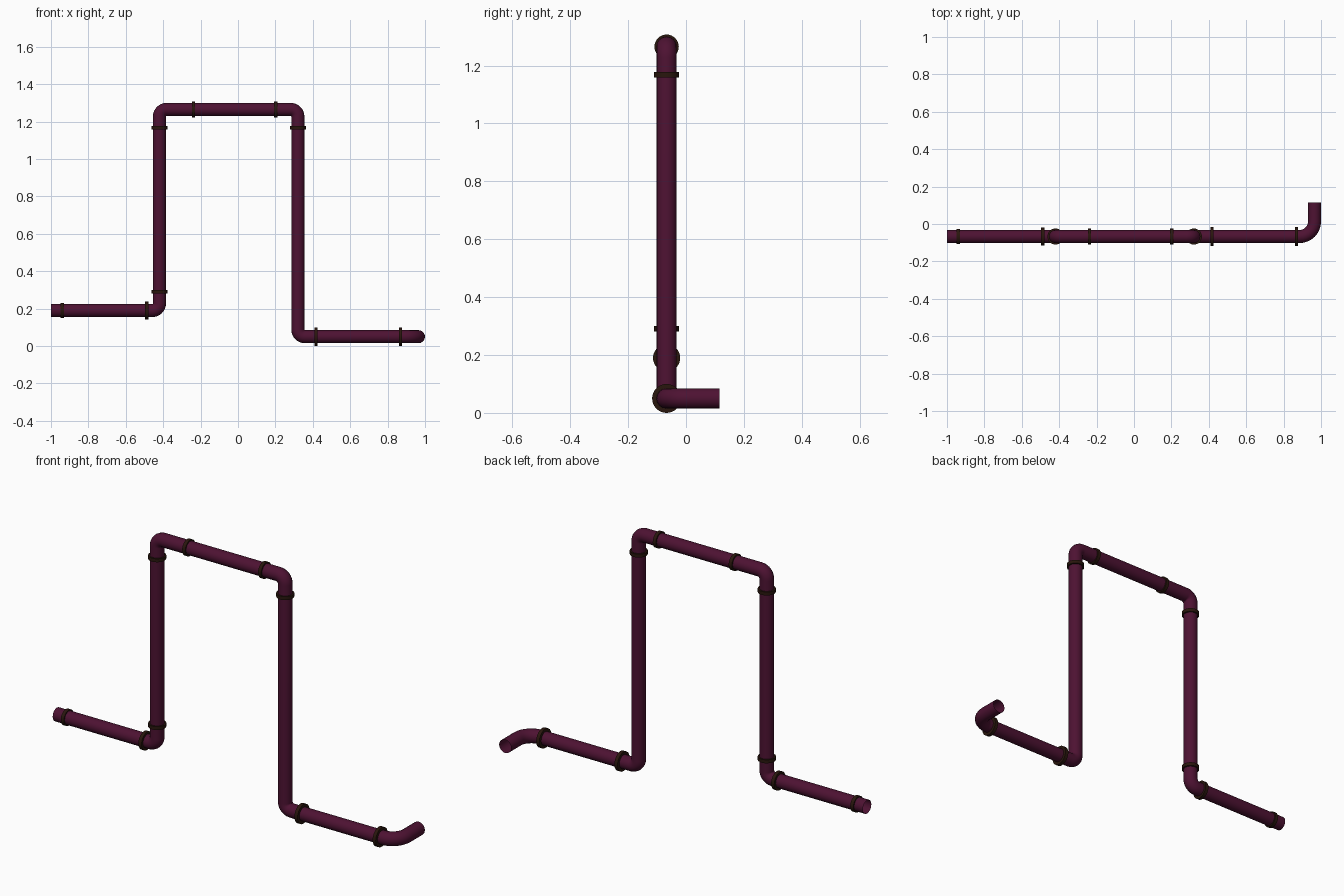
import bpy
import math
from mathutils import Vector

if "Cube" in bpy.data.objects:
    bpy.data.objects.remove(bpy.data.objects["Cube"])


def make_material(name, colour):
    mat = bpy.data.materials.new(name)
    mat.use_nodes = True
    mat.diffuse_color = colour
    mat.node_tree.nodes["Principled BSDF"].inputs["Base Color"].default_value = colour
    return mat


plum = make_material("plum_paint", (0.075, 0.006, 0.032, 1))
rust = make_material("dark_brown_metal", (0.022, 0.008, 0.004, 1))

PIPE_R = 0.035
Y = -0.067
LOW, MID, TOP = 0.05, 0.19, 1.265
LEFT, RIGHT, END = -0.42, 0.32, 0.965

# Corner points of the pipe run, each with the radius of its bend
route = [
    (Vector((-1, Y, MID)), 0),
    (Vector((LEFT, Y, MID)), 0.038),
    (Vector((LEFT, Y, TOP)), 0.038),
    (Vector((RIGHT, Y, TOP)), 0.038),
    (Vector((RIGHT, Y, LOW)), 0.038),
    (Vector((END, Y, LOW)), 0.08),
    (Vector((END, 0.115, LOW)), 0),
]


def rounded_path(corners, steps=8):
    """Replace each right-angled corner with an arc."""
    path = [corners[0][0]]
    for (a, _), (b, r), (c, _) in zip(corners, corners[1:], corners[2:]):
        back, ahead = (a - b).normalized(), (c - b).normalized()
        centre = b + (back + ahead) * r
        for i in range(steps + 1):
            t = math.pi / 2 * i / steps
            path.append(centre - ahead * r * math.cos(t) - back * r * math.sin(t))
    path.append(corners[-1][0])
    return path


def finish(obj, mat):
    bpy.ops.object.select_all(action="DESELECT")
    obj.select_set(True)
    bpy.context.view_layer.objects.active = obj
    if obj.type == "CURVE":
        bpy.ops.object.convert(target="MESH")
        obj = bpy.context.object
    obj.data.materials.clear()
    obj.data.materials.append(mat)
    bpy.ops.object.shade_smooth_by_angle(angle=math.radians(40))


# Pipe: an open-ended tube swept along the run
curve = bpy.data.curves.new("pipe", "CURVE")
curve.dimensions = "3D"
curve.bevel_depth = PIPE_R
curve.bevel_resolution = 6
points = rounded_path(route)
spline = curve.splines.new("POLY")
spline.points.add(len(points) - 1)
for point, co in zip(spline.points, points):
    point.co = (*co, 1)
pipe = bpy.data.objects.new("pipe", curve)
bpy.context.collection.objects.link(pipe)
finish(pipe, plum)


# Collars: flat bands around the joints
def collar(name, x, z, radius, upright=False):
    turn = (0, 0, 0) if upright else (0, math.pi / 2, 0)
    bpy.ops.mesh.primitive_cylinder_add(
        vertices=32, radius=radius, depth=0.018, location=(x, Y, z), rotation=turn)
    obj = bpy.context.object
    obj.name = name
    finish(obj, rust)


for i, (x, z, radius) in enumerate([
        (-0.94, MID, 0.041), (-0.487, MID, 0.047),
        (-0.238, TOP, 0.042), (0.201, TOP, 0.042),
        (0.417, LOW, 0.05), (0.869, LOW, 0.05)]):
    collar(f"level_collar_{i + 1}", x, z, radius)

for i, (x, z) in enumerate([(LEFT, 0.291), (LEFT, 1.168), (RIGHT, 1.168)]):
    collar(f"upright_collar_{i + 1}", x, z, 0.043, upright=True)
